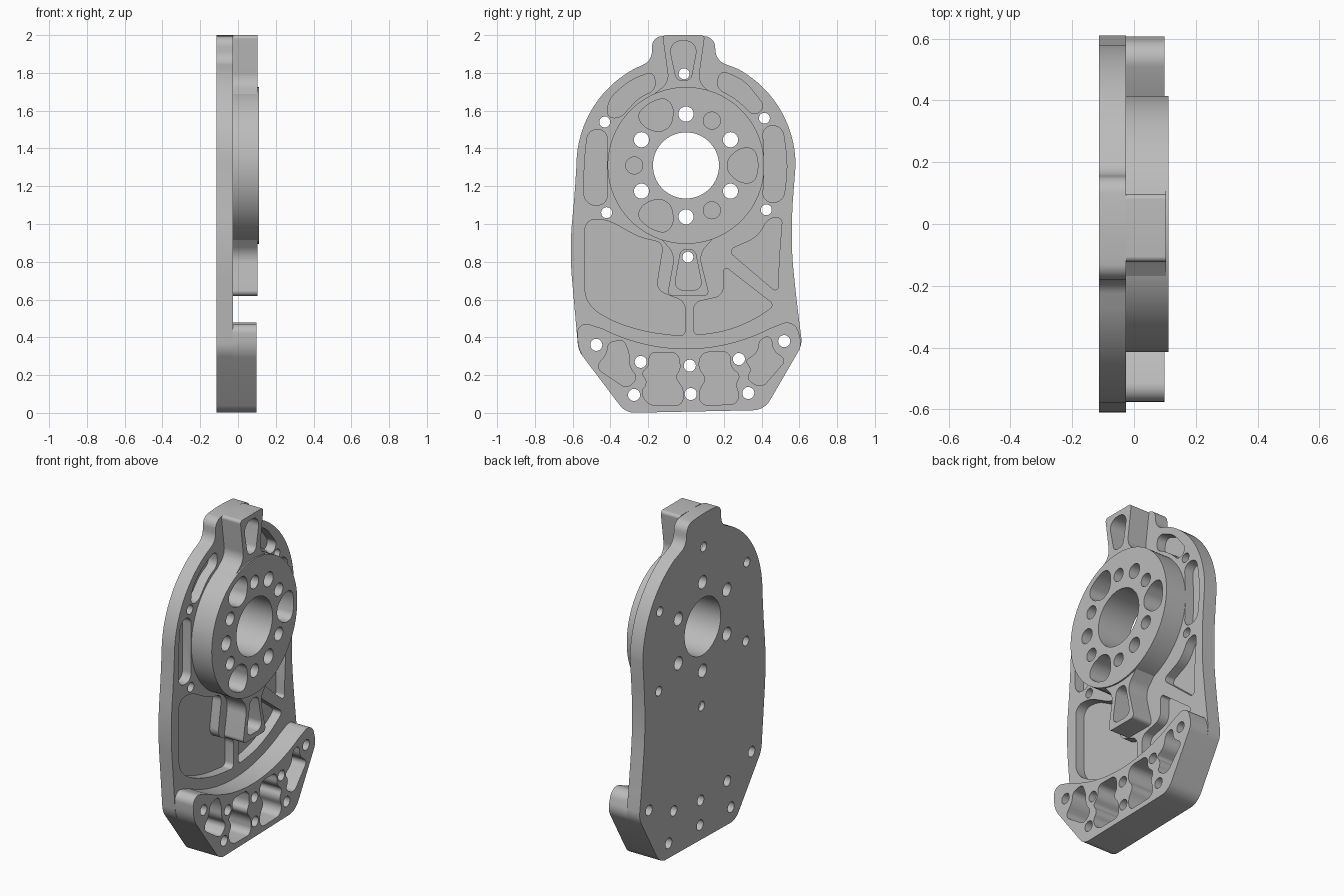
import bpy, bmesh, math
from mathutils import Vector

cube = bpy.data.objects.get("Cube")
if cube:
    bpy.data.objects.remove(cube, do_unlink=True)

HUB = Vector((0, 131))             # profiles are (y, z) in hundredths
BACK, FLOOR, FACE = -0.113, -0.085, -0.026

grey = bpy.data.materials.new("machined grey")
grey.use_nodes = True
colour = (0.5, 0.5, 0.5, 1)
grey.diffuse_color = colour
grey.node_tree.nodes["Principled BSDF"].inputs["Base Color"].default_value = colour


def polar(radius, degrees):
    a = math.radians(degrees)
    return HUB + Vector((math.cos(a), math.sin(a))) * radius


def arc(radius, start, end, steps):
    return [(*polar(radius, start + (end - start) * i / steps), 0) for i in range(steps + 1)]


def circle(centre, radius, steps=40):
    return [(centre[0] + radius * math.cos(math.tau * i / steps),
             centre[1] + radius * math.sin(math.tau * i / steps)) for i in range(steps)]


def rounded(corners, steps=8):
    """Round each (y, z, tangent length) corner with a circular arc."""
    out = []
    for i, (y, z, cut) in enumerate(corners):
        p = Vector((y, z))
        to_a = Vector(corners[i - 1][:2]) - p
        to_b = Vector(corners[(i + 1) % len(corners)][:2]) - p
        t = min(cut, to_a.length * .49, to_b.length * .49)
        if t == 0:
            out.append(p)
            continue
        a, b = p + to_a.normalized() * t, p + to_b.normalized() * t
        w = math.sin(to_a.angle(to_b) / 2)
        for k in range(steps + 1):
            u = k / steps
            ca, cp, cb = (1 - u) ** 2, 2 * u * (1 - u) * w, u * u
            out.append((a * ca + p * cp + b * cb) / (ca + cp + cb))
    return out


def solid(name, profiles, x0, x1):
    """Extrude closed profiles along x into one mesh object."""
    bm = bmesh.new()
    for profile in profiles:
        face = bm.faces.new([bm.verts.new((x0, y / 100, z / 100)) for y, z in profile])
        top = bmesh.ops.extrude_face_region(bm, geom=[face])["geom"]
        verts = [v for v in top if isinstance(v, bmesh.types.BMVert)]
        bmesh.ops.translate(bm, verts=verts, vec=(x1 - x0, 0, 0))
    bmesh.ops.recalc_face_normals(bm, faces=bm.faces)
    mesh = bpy.data.meshes.new(name)
    bm.to_mesh(mesh)
    bm.free()
    mesh.materials.append(grey)
    obj = bpy.data.objects.new(name, mesh)
    bpy.context.collection.objects.link(obj)
    return obj


# Plate outline: round shoulders, top tab, waisted sides, chamfered foot
foot = [(61.5, 36, 4), (41.5, 1.5, 6), (-32, 0, 5), (-57, 33, 5)]
outline = rounded(
    arc(58, 180, 118, 20) + [(-18, 186.5, 5), (-18, 199, 5), (-2, 200.3, 8), (15, 199, 5), (16, 186.5, 5)]
    + arc(58, 62, 0, 20) + [(56, 105, 12), (56, 84, 10), (58.5, 60, 10)]
    + foot + [(-57.7, 41, 4), (-61, 78, 10), (-61, 94, 10), (-59, 115, 9)])

# Raised parts
base = rounded(foot + [(-58, 49, 7)] + arc(97, 243, 297, 28) + [(57.5, 50, 7)])
top_lug = rounded([(-12.5, 200, 2), (10, 200, 2), (6.5, 175, 5), (15, 168, 0), (-18, 168, 0), (-9, 175, 5)])
low_lug = rounded([(-10, 62, 3), (12.5, 62, 3), (7, 84, 5), (15, 93, 0), (-14, 93, 0), (-6, 84, 5)])

# Blind pockets in the plate
pockets = [
    [(-53.5, 103, 7), (-41, 102, 5), (-25, 93, 5), (-12, 90, 4), (-16, 65, 5), (-.5, 59, 4),
     (-.5, 40.5, 3), (-22, 43, 10), (-40, 49, 8), (-53.5, 58, 8)],
    [(20, 78, 3), (20, 62, 5), (4, 58.5, 4), (4, 41, 3), (22, 43.5, 9), (37, 50, 6), (47, 57, 3)],
    [(51, 104, 4), (49, 78, 9), (49, 63, 4), (22, 86, 4), (38, 93, 6), (43.5, 103, 4)],
    [(-52, 150, 5), (-41.7, 150, 5), (-41.7, 110, 5), (-54, 110, 6), (-54, 131, 10)],
    [(40.5, 152, 5), (51, 152, 5), (54, 131, 12), (51.5, 111.5, 5), (40.5, 111.5, 5), (41.7, 131, 10)],
    [(-42, 156.5, 4), (-41, 166, 6), (-30, 176, 6), (-17, 181, 4), (-16, 171, 4), (-25, 167, 6), (-35, 156, 4)],
    [(16, 172, 4), (18, 181.5, 4), (31, 176, 6), (42, 162, 5), (36, 157, 4), (27, 166, 6)],
]
# Pockets in the lugs
pockets += [
    [(-9.5, 197, 7), (6.5, 197, 7), (2.5, 176, 3), (-5, 176, 3)],
    [(-6.5, 65, 5), (9, 65, 5), (4.7, 86.5, 3), (-2.7, 86.5, 3)],
]
# Pockets in the base, waisted around the bolt holes
pockets += [
    [(-41, 37, 2), (-33, 39, 3), (-30, 31, 3), (-30, 24, 3), (-25.5, 19, 3), (-31, 12.5, 4), (-48, 24, 4), (-42, 31, 3)],
    [(-19.5, 32, 4), (-4, 32, 4), (-3, 23, 3), (-6, 19, 3), (-1.5, 13, 3), (-1.5, 4, 4), (-20, 4, 4),
     (-24, 11, 3), (-20, 16, 3), (-23.5, 21, 2), (-19.5, 25, 2)],
    [(8, 32, 4), (23.5, 32.5, 4), (23.5, 24, 3), (29, 20, 3), (26, 15, 3), (28.5, 9, 3), (26, 4.5, 4),
     (7.5, 4, 4), (7, 12, 3), (11, 18, 3), (6.5, 24, 3)],
    [(39, 39, 3), (45, 41, 3), (46, 33, 3), (53, 28, 3), (40, 13, 4), (32, 18, 3), (35, 23, 3), (31.5, 27.5, 2), (38, 32, 3)],
]
pockets = [rounded(p) for p in pockets]

# Hub pockets: three lobed, three round, in turn
lobe = rounded([(22, 3.5, 3), (29, 9.5, 4), (36.5, 9, 4), (38.5, 0, 4), (36.5, -9, 4), (29, -9.5, 4), (22, -3.5, 3)])
for turn in (0, 120, 240):
    pockets.append([polar(math.hypot(y, z), math.degrees(math.atan2(z, y)) + turn) for y, z in lobe])
    pockets.append(circle(polar(27.4, turn + 60), 4.5))

# Through holes
holes = [circle(HUB, 17.5, 72)]
holes += [circle(polar(27.2, 30 + 60 * i), 4) for i in range(6)]
for radius, centres in (
        (2.9, [(-1, 179.5), (1, 82.5), (-43, 154), (41.5, 156), (-42, 106), (42.5, 107.5)]),
        (3.2, [(-47.5, 36), (-24, 27), (-27.5, 9.5), (2, 25), (2.5, 10), (28, 28.5), (33, 10.5), (52, 38)])):
    holes += [circle(c, radius, 24) for c in centres]

cutters = [solid("pocket_cutter", pockets, FLOOR, 0.2), solid("hole_cutter", holes, -0.2, 0.2)]
parts = [
    solid("plate", [outline], BACK, FACE),
    solid("base_block", [base], FACE, 0.099),
    solid("hub", [circle(HUB, 41.5, 96)], FACE, 0.112),
    solid("top_lug", [top_lug], FACE, 0.103),
    solid("lower_lug", [low_lug], FACE, 0.103),
]

# Cut every part, then shade it
for part in parts:
    bpy.ops.object.select_all(action="DESELECT")
    bpy.context.view_layer.objects.active = part
    part.select_set(True)
    for cutter in cutters:
        cutter.hide_render = True
        mod = part.modifiers.new(cutter.name, "BOOLEAN")
        mod.operation, mod.solver, mod.object = "DIFFERENCE", "EXACT", cutter
        bpy.ops.object.modifier_apply(modifier=mod.name)
    bpy.ops.object.shade_smooth_by_angle(angle=math.radians(30))
for cutter in cutters:
    bpy.data.objects.remove(cutter, do_unlink=True)
